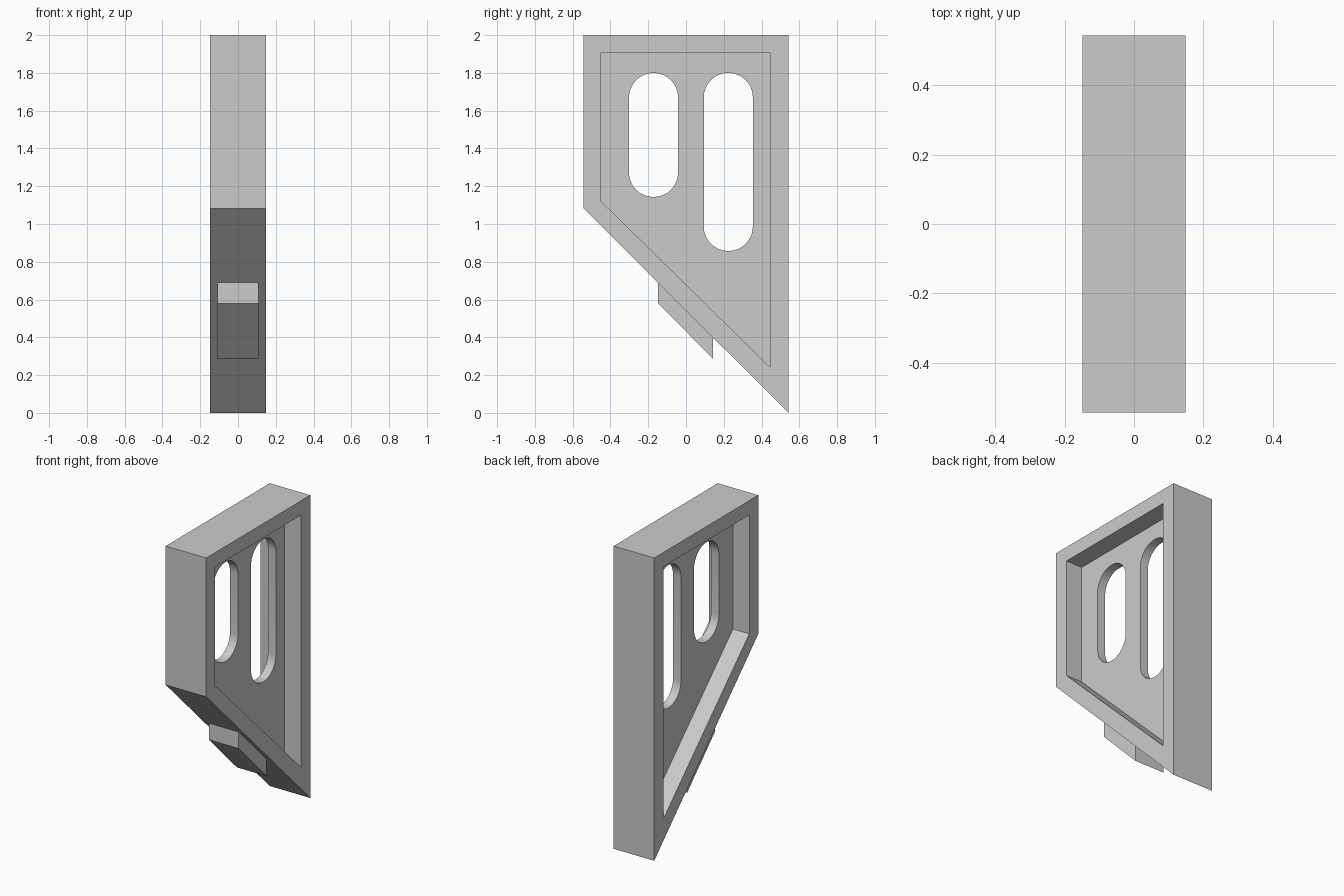
import bpy, bmesh
from math import cos, sin, pi

if "Cube" in bpy.data.objects:
    bpy.data.objects.remove(bpy.data.objects["Cube"])

grey = bpy.data.materials.new("plain_grey")
grey.use_nodes = True
grey.diffuse_color = (0.6, 0.6, 0.6, 1)
grey.node_tree.nodes["Principled BSDF"].inputs["Base Color"].default_value = (0.6, 0.6, 0.6, 1)


def prism(name, profile, x0, x1):
    """Extrude a side profile of (y, z) points from x0 to x1."""
    bm = bmesh.new()
    face = bm.faces.new([bm.verts.new((x0, y, z)) for y, z in profile])
    ext = bmesh.ops.extrude_face_region(bm, geom=[face], use_keep_orig=True)
    moved = [v for v in ext["geom"] if isinstance(v, bmesh.types.BMVert)]
    bmesh.ops.translate(bm, verts=moved, vec=(x1 - x0, 0, 0))
    bmesh.ops.recalc_face_normals(bm, faces=bm.faces)
    mesh = bpy.data.meshes.new(name)
    bm.to_mesh(mesh)
    bm.free()
    mesh.materials.append(grey)
    obj = bpy.data.objects.new(name, mesh)
    bpy.context.collection.objects.link(obj)
    return obj


def slot_profile(y, radius, low, high, steps=16):
    """Upright slot with round ends."""
    points = []
    for start, z in ((0, high - radius), (pi, low + radius)):
        for i in range(steps + 1):
            a = start + pi * i / steps
            points.append((y + radius * cos(a), z + radius * sin(a)))
    return points


def cut(target, cutter):
    """Subtract the cutter for good and remove it."""
    cutter.hide_render = True
    mod = target.modifiers.new("cut", "BOOLEAN")
    mod.operation = "DIFFERENCE"
    mod.solver = "EXACT"
    mod.object = cutter
    bpy.context.view_layer.objects.active = target
    bpy.ops.object.modifier_apply(modifier=mod.name)
    bpy.data.objects.remove(cutter)


HALF, WEB = 0.148, 0.029

# Bracket body with a sloping underside
body = prism("bracket_body",
             [(-0.543, 2), (-0.543, 1.083), (0.543, 0), (0.543, 2)], -HALF, HALF)

# Recessed panel on both sides, leaving a thin web
recess = [(-0.449, 1.905), (-0.449, 1.12), (0.444, 0.243), (0.444, 1.905)]
for side in (-1, 1):
    cut(body, prism("recess_cutter", recess, side * WEB, side * (HALF + 0.1)))

# Two slots through the web
for y, low in ((-0.172, 1.143), (0.224, 0.857)):
    cut(body, prism("slot_cutter", slot_profile(y, 0.13, low, 1.8), -0.1, 0.1))

# Raised pad on the sloping underside, sunk slightly into the body
prism("underside_pad",
      [(-0.148, 0.72), (-0.148, 0.58), (0.144, 0.286), (0.144, 0.43)], -0.109, 0.109)

# Smooth only the round slot ends
body.data.shade_smooth()
body.data.set_sharp_from_angle(angle=pi / 6)
